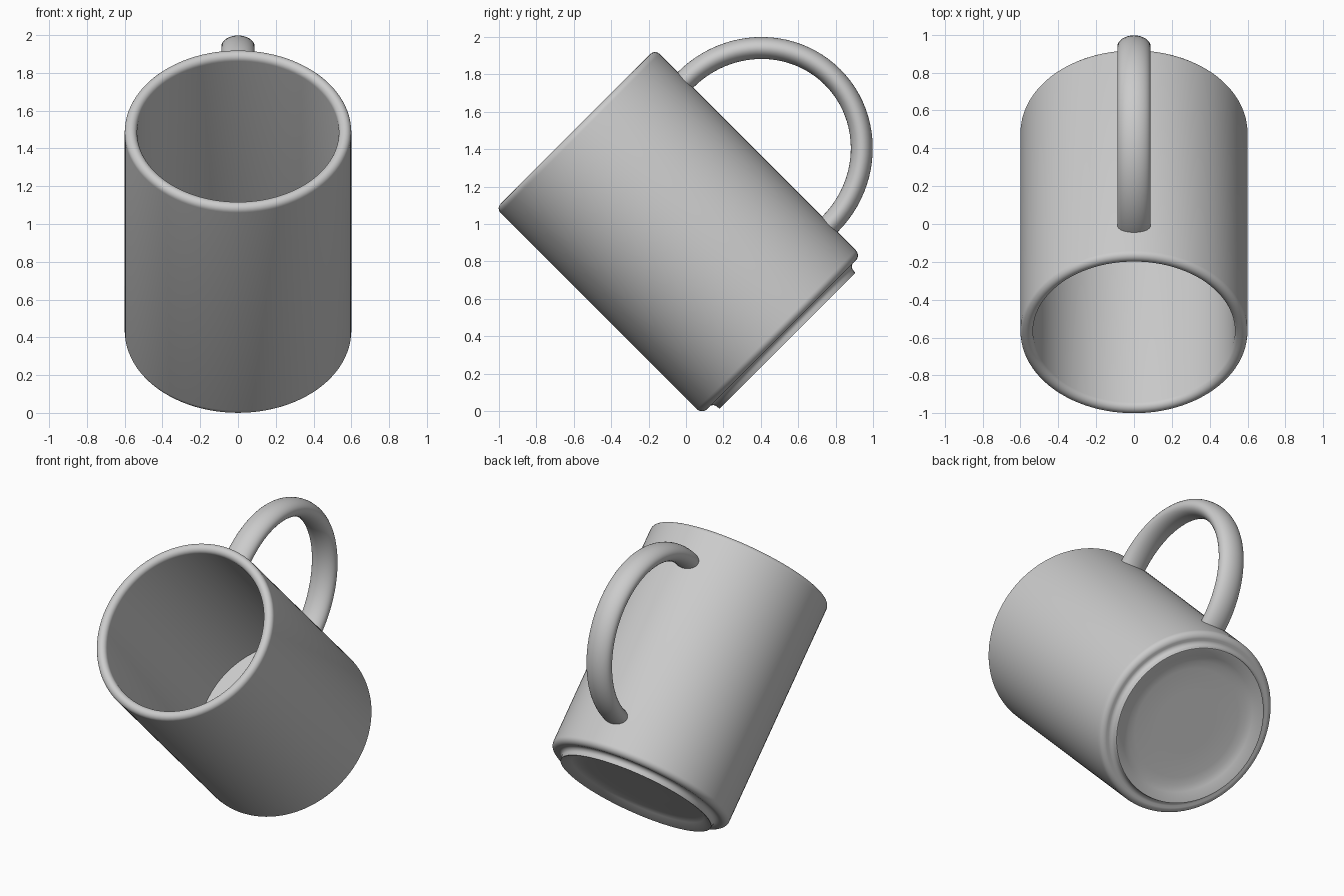
import bpy, bmesh
from math import sin, cos, pi, radians
from mathutils import Matrix, Vector

cube = bpy.data.objects.get("Cube")
if cube:
    bpy.data.objects.remove(cube, do_unlink=True)

GREY = (0.6, 0.6, 0.6, 1.0)
mat = bpy.data.materials.new("plain grey")
mat.use_nodes = True
mat.diffuse_color = GREY
mat.node_tree.nodes["Principled BSDF"].inputs["Base Color"].default_value = GREY

# The upright mug is tipped forward by 45 degrees
TILT = Matrix.Translation((0, 0.459, 0.459)) @ Matrix.Rotation(radians(45), 4, 'X')


def arc(cx, cz, r, start, end, steps=8):
    """Points on a circular arc, angles in degrees."""
    angles = [radians(start + (end - start) * i / steps) for i in range(steps + 1)]
    return [(cx + r * cos(a), cz + r * sin(a)) for a in angles]


def skin(name, rings, cap_start, cap_end):
    """Join closed rings of points into one smooth, tilted surface."""
    bm = bmesh.new()
    loops = [[bm.verts.new(p) for p in ring] for ring in rings]
    n = len(loops[0])
    for a, b in zip(loops, loops[1:]):
        for i in range(n):
            j = (i + 1) % n
            bm.faces.new((a[i], a[j], b[j], b[i]))
    if cap_start:
        bm.faces.new(loops[0])
    if cap_end:
        bm.faces.new(loops[-1])
    bmesh.ops.recalc_face_normals(bm, faces=bm.faces)
    bmesh.ops.transform(bm, matrix=TILT, verts=bm.verts)
    mesh = bpy.data.meshes.new(name)
    bm.to_mesh(mesh)
    bm.free()
    mesh.materials.append(mat)
    obj = bpy.data.objects.new(name, mesh)
    bpy.context.collection.objects.link(obj)
    bpy.ops.object.select_all(action='DESELECT')
    obj.select_set(True)
    bpy.context.view_layer.objects.active = obj
    bpy.ops.object.shade_smooth_by_angle(angle=radians(40))
    return obj


# Cup: dished underside, foot, groove, rounded base, wall, rounded rim, inside
profile = [(0.2, -0.068), (0.36, -0.068), (0.41, -0.073), (0.45, -0.085), (0.505, -0.117)]
profile += [(0.512, -0.117)]
profile += arc(0.545, -0.1, 0.03, 180, 90, 6)
profile += arc(0.56, -0.032, 0.04, -90, 0)
profile += arc(0.567, 1.45, 0.033, 0, 180, 12)
profile += [(0.534, 0.05), (0.2, 0.05)]
SIDES = 96
skin("mug_body",
     [[(r * cos(2 * pi * i / SIDES), r * sin(2 * pi * i / SIDES), z) for i in range(SIDES)]
      for r, z in profile], True, True)

# Handle: oval tube swept along half an ellipse, ends sunk into the wall
A, B = 0.565, 0.545
WIDE, THIN = 0.088, 0.0585
centre = Vector((0, 0.601, 0.708))
rings = []
for k in range(49):
    t = radians(-94 + 188 * k / 48)
    point = centre + Vector((0, A * cos(t), B * sin(t)))
    normal = Vector((0, B * cos(t), A * sin(t))).normalized()
    rings.append([point + Vector((WIDE * cos(2 * pi * i / 32), 0, 0))
                  + normal * THIN * sin(2 * pi * i / 32) for i in range(32)])
skin("handle", rings, True, True)
